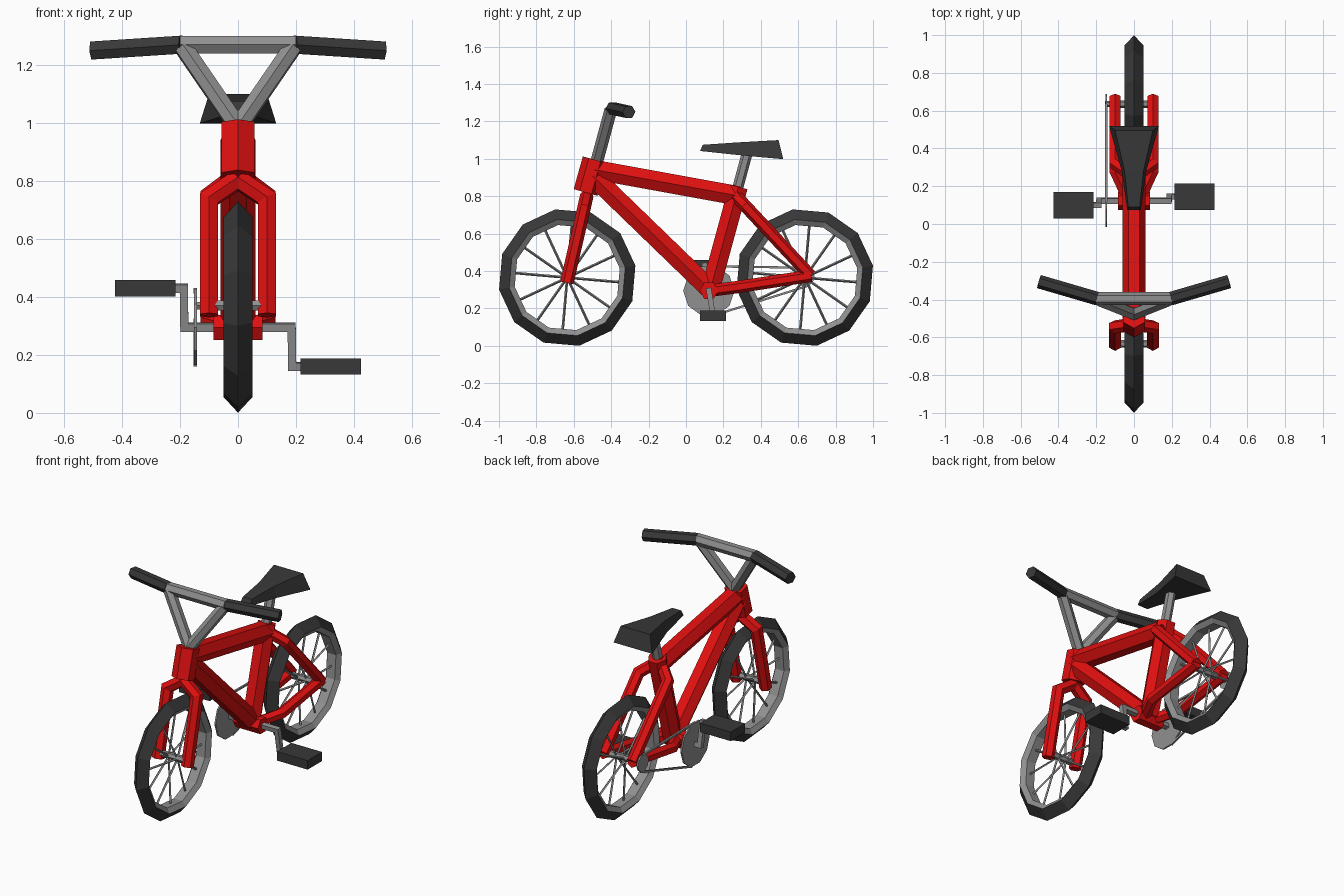
import bpy, bmesh, math
from mathutils import Vector as V

if "Cube" in bpy.data.objects:
    bpy.data.objects.remove(bpy.data.objects["Cube"])


def material(name, rgb):
    m = bpy.data.materials.new(name)
    m.diffuse_color = (*rgb, 1)
    m.use_nodes = True
    m.node_tree.nodes["Principled BSDF"].inputs["Base Color"].default_value = m.diffuse_color
    return m


RED = material("red paint", (0.75, 0.005, 0.005))
BLACK = material("dark rubber", (0.04, 0.04, 0.04))
GREY = material("grey metal", (0.28, 0.28, 0.28))


def finish(name, bm, *mats):
    bmesh.ops.recalc_face_normals(bm, faces=bm.faces[:])
    me = bpy.data.meshes.new(name)
    bm.to_mesh(me)
    bm.free()
    for m in mats:
        me.materials.append(m)
    ob = bpy.data.objects.new(name, me)
    bpy.context.collection.objects.link(ob)
    return ob


def add_bar(bm, pts, r, sides=6, phase=0.0):
    """Sweep a polygon along a path with mitred corners."""
    pts = [V(p) for p in pts]
    chord = pts[-1] - pts[0]
    side = V((0, chord.z, -chord.y))
    ref = side.normalized() if side.length > 0.3 * chord.length else V((0, 1, 0))
    dirs = [(b - a).normalized() for a, b in zip(pts, pts[1:])]
    rings = []
    for i, p in enumerate(pts):
        d = dirs[max(i - 1, 0)]
        t = (d + dirs[min(i, len(dirs) - 1)]).normalized()
        u = (ref - d * ref.dot(d)).normalized()
        w = d.cross(u)
        ring = []
        for k in range(sides):
            a = math.radians(phase) + math.tau * k / sides
            o = (u * math.cos(a) + w * math.sin(a)) * r
            ring.append(bm.verts.new(p + o - d * (o.dot(t) / d.dot(t))))
        rings.append(ring)
    for a, b in zip(rings, rings[1:]):
        for k in range(sides):
            n = (k + 1) % sides
            bm.faces.new((a[k], a[n], b[n], b[k]))
    bm.faces.new(rings[0])
    bm.faces.new(rings[-1])


def bar(name, pts, r, mat, sides=6, phase=0.0):
    bm = bmesh.new()
    add_bar(bm, pts, r, sides, phase)
    return finish(name, bm, mat)


def box(name, centre, size, mat):
    bm = bmesh.new()
    bmesh.ops.create_cube(bm, size=1)
    for v in bm.verts:
        v.co = V(centre) + V([a * b for a, b in zip(v.co, size)])
    return finish(name, bm, mat)


# Wheels: 12-sided tyre with grey rim, spokes and hub
AXLE_Z = 0.365
PROFILE = [(-0.05, 0.315), (0, 0.37), (0.05, 0.315), (0.03, 0.285), (-0.03, 0.285)]
for label, cy in (("front", -0.635), ("rear", 0.635)):
    bm = bmesh.new()
    rings = []
    for k in range(12):
        a = math.radians(10 + 30 * k)
        rings.append([bm.verts.new((x, cy + r * math.cos(a), AXLE_Z + r * math.sin(a)))
                      for x, r in PROFILE])
    for k in range(12):
        a, b = rings[k], rings[(k + 1) % 12]
        for j in range(5):
            n = (j + 1) % 5
            f = bm.faces.new((a[j], a[n], b[n], b[j]))
            f.material_index = 0 if j < 2 else 1
    finish(label + "_wheel", bm, BLACK, GREY)

    bm = bmesh.new()
    for k in range(12):
        a = math.radians(25 + 30 * k)
        d = V((0, math.cos(a), math.sin(a)))
        c = V((0, cy, AXLE_Z))
        x = 0.03 if k % 2 else -0.03
        add_bar(bm, [c + V((x, 0, 0)), c + d * 0.282], 0.007, 4)
    add_bar(bm, [(-0.1, cy, AXLE_Z + 0.005), (0.1, cy, AXLE_Z + 0.005)], 0.02)
    finish(label + "_spokes_and_hub", bm, GREY)

# Main frame tubes
bar("head_tube", [(0, -0.537, 0.82), (0, -0.488, 0.995)], 0.066, RED)
bar("top_tube", [(0, -0.49, 0.942), (0, 0.28, 0.802)], 0.06, RED, 6, 30)
bar("down_tube", [(0, -0.5, 0.91), (0, 0.12, 0.31)], 0.06, RED, 6, 30)
bar("seat_tube", [(0, 0.13, 0.3), (0, 0.28, 0.85)], 0.058, RED, 6, 30)
bar("bottom_bracket", [(-0.085, 0.123, 0.295), (0.085, 0.123, 0.295)], 0.05, RED)

# Fork blades and rear stays on both sides
for s, label in ((-1, "left"), (1, "right")):
    bar(label + "_fork_blade",
        [(0, -0.53, 0.805), (s * 0.1, -0.545, 0.738), (s * 0.1, -0.637, 0.337)], 0.036, RED)
    bar(label + "_seat_stay",
        [(0, 0.25, 0.82), (s * 0.1, 0.32, 0.745), (s * 0.1, 0.665, 0.375)], 0.034, RED)
    bar(label + "_chain_stay",
        [(s * 0.03, 0.13, 0.295), (s * 0.1, 0.28, 0.315), (s * 0.1, 0.67, 0.375)], 0.033, RED)

    # Handlebar supports and grips
    bar(label + "_handlebar_support",
        [(0, -0.477, 0.985), (s * 0.19, -0.402, 1.262)], 0.034, GREY)
    bar(label + "_grip",
        [(s * 0.195, -0.395, 1.27), (s * 0.503, -0.305, 1.25)], 0.036, BLACK)
bar("handlebar", [(-0.2, -0.395, 1.27), (0.2, -0.395, 1.27)], 0.035, GREY)

# Seat post and seat
bar("seat_post", [(0, 0.27, 0.82), (0, 0.327, 1.03)], 0.029, GREY)
bm = bmesh.new()
rings = []
# bottom y, bottom z, bottom half width, top y, top z, top half width
for by, bz, bw, ty, tz, tw in ((0.075, 1.042, 0.036, 0.09, 1.075, 0.03),
                               (0.28, 1.02, 0.065, 0.28, 1.088, 0.05),
                               (0.52, 0.998, 0.132, 0.495, 1.1, 0.1)):
    rings.append([bm.verts.new(p) for p in
                  ((-bw, by, bz), (bw, by, bz), (tw, ty, tz), (-tw, ty, tz))])
for a, b in zip(rings, rings[1:]):
    for k in range(4):
        n = (k + 1) % 4
        bm.faces.new((a[k], a[n], b[n], b[k]))
bm.faces.new(rings[0])
bm.faces.new(rings[-1])
finish("seat", bm, BLACK)

# Cranks and pedals
for s, label, py, pz in ((-1, "left", 0.1, 0.43), (1, "right", 0.145, 0.16)):
    bar(label + "_crank",
        [(s * 0.05, 0.123, 0.295), (s * 0.185, 0.123, 0.295),
         (s * 0.187, py, pz), (s * 0.23, py, pz)], 0.02, GREY, 4, 45)
    box(label + "_pedal", (s * 0.32, py, pz), (0.21, 0.14, 0.056), BLACK)

# Chainring, rear sprocket and chain
CX = -0.147
bar("chainring", [(CX - 0.005, 0.122, 0.295), (CX + 0.005, 0.122, 0.295)], 0.137, GREY, 10)
bar("rear_sprocket", [(CX - 0.005, 0.635, 0.37), (CX + 0.005, 0.635, 0.37)], 0.053, GREY, 10)
bar("rear_axle", [(CX, 0.635, 0.37), (0, 0.635, 0.37)], 0.015, GREY)
bm = bmesh.new()
add_bar(bm, [(CX, 0.12, 0.425), (CX, 0.635, 0.418)], 0.008, 4, 45)
add_bar(bm, [(CX, 0.155, 0.165), (CX, 0.65, 0.32)], 0.008, 4, 45)
finish("chain", bm, GREY)
